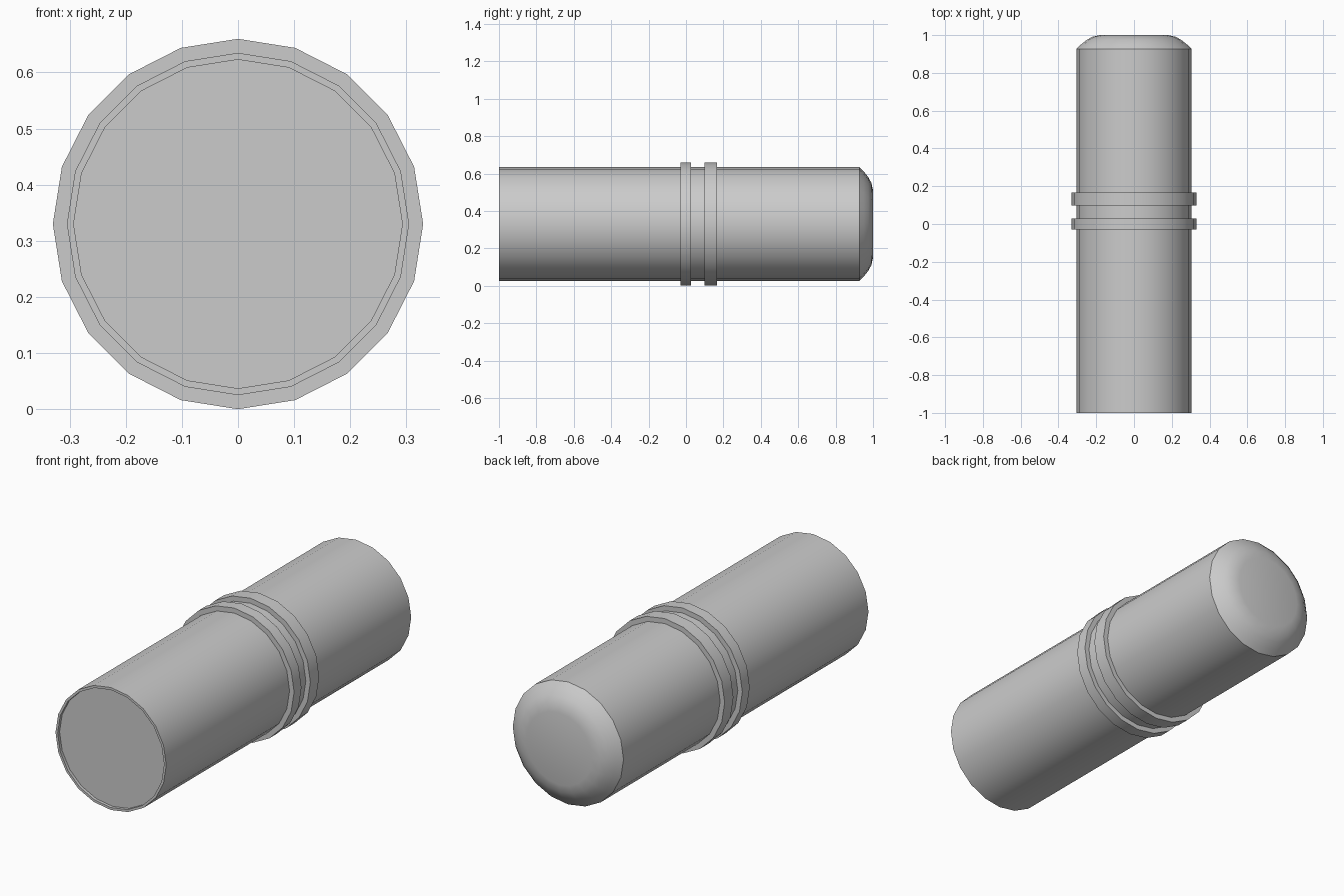
import bpy, bmesh
from math import sin, cos, pi, radians

if "Cube" in bpy.data.objects:
    bpy.data.objects.remove(bpy.data.objects["Cube"])

SIDES = 20
AXIS_Z = 0.33


def lathe(name, profile, closed=False):
    """Revolve (radius, y) points about the y axis; open profiles get end caps."""
    bm = bmesh.new()
    rings = []
    for r, y in profile:
        rings.append([bm.verts.new((r * sin(2 * pi * i / SIDES), y,
                                    AXIS_Z + r * cos(2 * pi * i / SIDES)))
                      for i in range(SIDES)])
    pairs = list(zip(rings, rings[1:]))
    if closed:
        pairs.append((rings[-1], rings[0]))
    else:
        bm.faces.new(rings[0])
        bm.faces.new(rings[-1])
    for a, b in pairs:
        for i in range(SIDES):
            j = (i + 1) % SIDES
            bm.faces.new((a[i], a[j], b[j], b[i]))
    bmesh.ops.recalc_face_normals(bm, faces=bm.faces)
    mesh = bpy.data.meshes.new(name)
    bm.to_mesh(mesh)
    bm.free()
    obj = bpy.data.objects.new(name, mesh)
    bpy.context.collection.objects.link(obj)
    bpy.ops.object.select_all(action='DESELECT')
    obj.select_set(True)
    bpy.context.view_layer.objects.active = obj
    bpy.ops.object.shade_smooth_by_angle(angle=radians(30))
    return obj


# Main tube: shallow recessed front face, rounded back end
lathe("body", [(0.293, -0.985), (0.293, -1.0), (0.305, -1.0), (0.305, 0.927),
               (0.28, 0.951), (0.25, 0.975), (0.22, 0.991), (0.18, 1.0)])

# Two raised bands around the middle
for name, y0, y1 in (("front_band", -0.03, 0.028), ("back_band", 0.098, 0.167)):
    lathe(name, [(0.30, y0), (0.33, y0), (0.33, y1), (0.30, y1)], closed=True)
